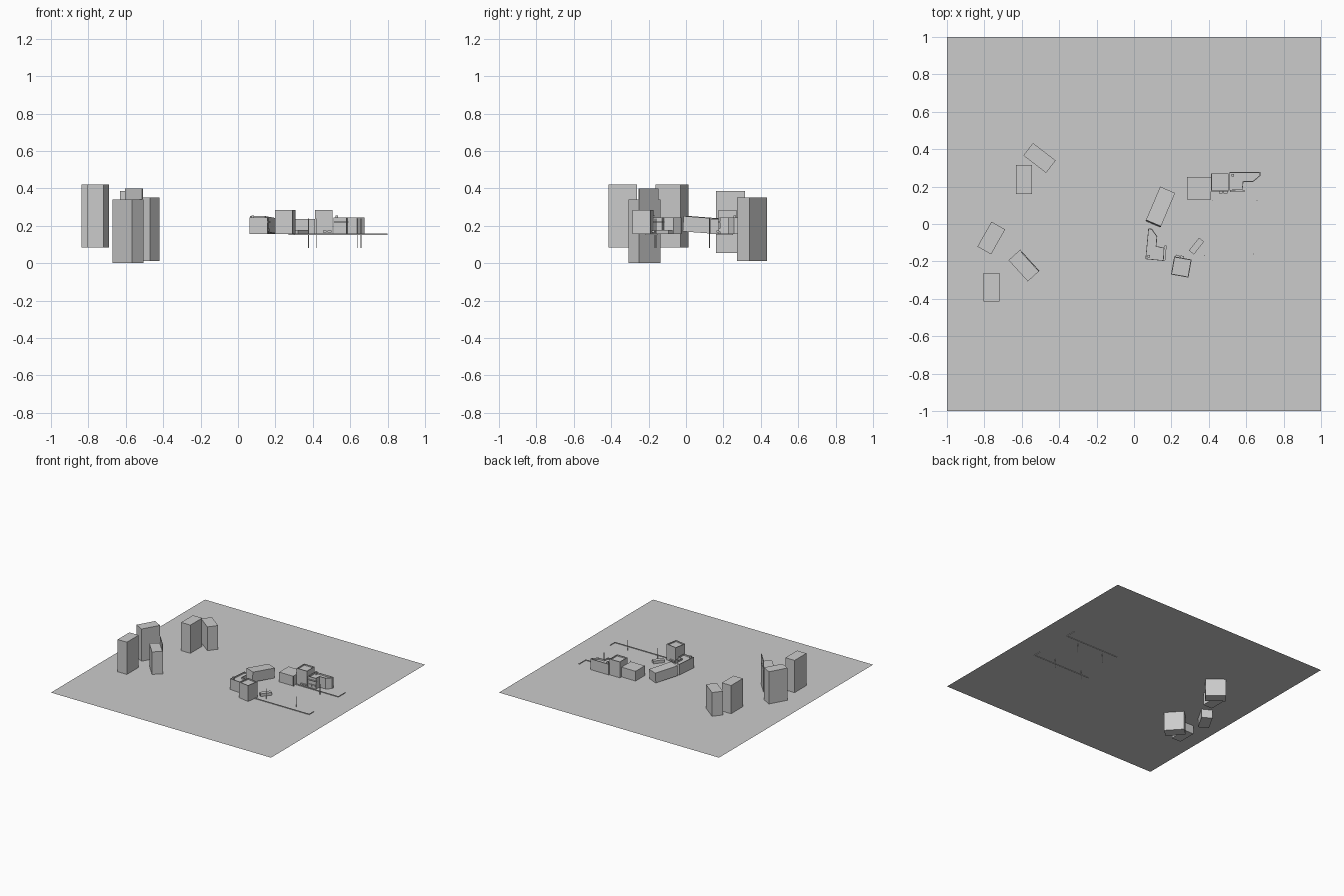
import bpy, bmesh, math
from mathutils import Matrix, Vector

if "Cube" in bpy.data.objects:
    bpy.data.objects.remove(bpy.data.objects["Cube"])

G = 0.155  # ground level


def finish(bm, name, matrix=None):
    bmesh.ops.recalc_face_normals(bm, faces=bm.faces)
    me = bpy.data.meshes.new(name)
    bm.to_mesh(me)
    bm.free()
    ob = bpy.data.objects.new(name, me)
    bpy.context.collection.objects.link(ob)
    if matrix:
        ob.matrix_world = matrix
    return ob


def place(x, y, deg):
    return Matrix.Translation((x, y, 0)) @ Matrix.Rotation(math.radians(deg), 4, 'Z')


def prism(name, outline, z0, z1, matrix=None, rim=0, drop=0):
    """Extruded outline, optionally with a recessed roof inside a parapet."""
    bm = bmesh.new()
    face = bm.faces.new([bm.verts.new((x, y, z0)) for x, y in outline])
    ext = bmesh.ops.extrude_face_region(bm, geom=[face])
    for v in ext['geom']:
        if isinstance(v, bmesh.types.BMVert):
            v.co.z = z1
    bmesh.ops.recalc_face_normals(bm, faces=bm.faces)
    if rim:
        top = max(bm.faces, key=lambda f: f.calc_center_median().z)
        bmesh.ops.inset_region(bm, faces=[top], thickness=rim)
        down = bmesh.ops.extrude_face_region(bm, geom=[top])
        for v in down['geom']:
            if isinstance(v, bmesh.types.BMVert):
                v.co.z -= drop
        bmesh.ops.delete(bm, geom=[top], context='FACES')
    return finish(bm, name, matrix)


def box(name, cx, cy, sx, sy, z0, z1, matrix=None, **kw):
    a, b = sx / 2, sy / 2
    return prism(name, [(cx - a, cy - b), (cx + a, cy - b), (cx + a, cy + b), (cx - a, cy + b)],
                 z0, z1, matrix, **kw)


# Ground sheet
bm = bmesh.new()
bm.faces.new([bm.verts.new((x, y, G)) for x, y in ((-1, -1), (1, -1), (1, 1), (-1, 1))])
finish(bm, "ground")

# Tall towers sunk through the ground: x, y, angle, bottom, top
towers = [(-0.763, -0.075, 60.6, 0.085, 0.42), (-0.762, -0.338, 90, 0.085, 0.42),
          (-0.588, -0.222, -47.7, 0.0, 0.34), (-0.588, 0.238, 90, 0.055, 0.387),
          (-0.505, 0.353, -37.6, 0.012, 0.35)]
for i, (x, y, a, z0, z1) in enumerate(towers):
    box(f"tower_{i + 1}", 0, 0, 0.153, 0.084, z0, z1, place(x, y, a))
# Rooftop board on the third tower
box("roof_board", 0.005, 0.038, 0.138, 0.005, 0.335, 0.40, place(-0.588, -0.222, -47.7))

# Tilted long block
tilt = (Matrix.Translation((0.141, 0.091, 0.204)) @ Matrix.Rotation(math.radians(67), 4, 'Z')
        @ Matrix.Rotation(math.radians(4), 4, 'Y'))
box("long_block", 0, 0, 0.194, 0.087, -0.041, 0.041, tilt)

# Plain square block
box("square_block", 0.347, 0.19, 0.127, 0.12, G, 0.235)


def square_house(m, n):
    box(f"square_house_{n}", 0, 0, 0.095, 0.098, G, 0.285, m, rim=0.007, drop=0.01)
    for k in (0.005, 0.03):
        box(f"house_{n}_step", k, -0.054, 0.02, 0.012, 0.163, 0.176, m)


square_house(place(0.459, 0.222, 0), 1)
square_house(place(0.253, -0.23, 170), 2)


def shop(m, n):
    """Stepped shop, local origin at the inner corner, wing along +x."""
    outline = [(0, -0.098), (0.07, -0.095), (0.075, -0.052), (0.127, -0.052),
               (0.165, -0.02), (0.165, 0), (0, 0)]
    prism(f"shop_{n}", outline, G, 0.243, m, rim=0.005, drop=0.012)
    box(f"shop_{n}_chimney", 0.017, -0.016, 0.014, 0.014, 0.22, 0.255, m)
    box(f"shop_{n}_awning", 0.042, -0.1, 0.08, 0.012, 0.217, 0.223, m)
    for k in (0.025, 0.055):
        box(f"shop_{n}_sill", k, -0.098, 0.022, 0.008, 0.17, 0.186, m)


shop(place(0.51, 0.277, 0), 1)
shop(place(0.061, -0.188, 84.6), 2)

# Low slab
box("low_slab", 0, 0, 0.087, 0.034, G, 0.178, place(0.334, -0.118, 52))

# Thin poles passing through the ground
for i, (x, y) in enumerate([(0.64, -0.16), (0.377, -0.17), (0.418, 0.125), (0.658, 0.125)]):
    bm = bmesh.new()
    bmesh.ops.create_cone(bm, cap_ends=True, segments=8, radius1=0.002, radius2=0.002, depth=0.16,
                          matrix=Matrix.Translation((x, y, 0.16)))
    finish(bm, f"pole_{i + 1}")

# Kerbs with a short return at the far end
for n, (x0, y, y1) in enumerate([(0.27, -0.215, -0.153), (0.307, 0.163, 0.25)]):
    box(f"kerb_{n + 1}", (x0 + 0.80) / 2, y, 0.80 - x0, 0.005, 0.151, 0.16)
    box(f"kerb_return_{n + 1}", 0.7975, (y + y1) / 2, 0.005, y1 - y, 0.151, 0.16)
